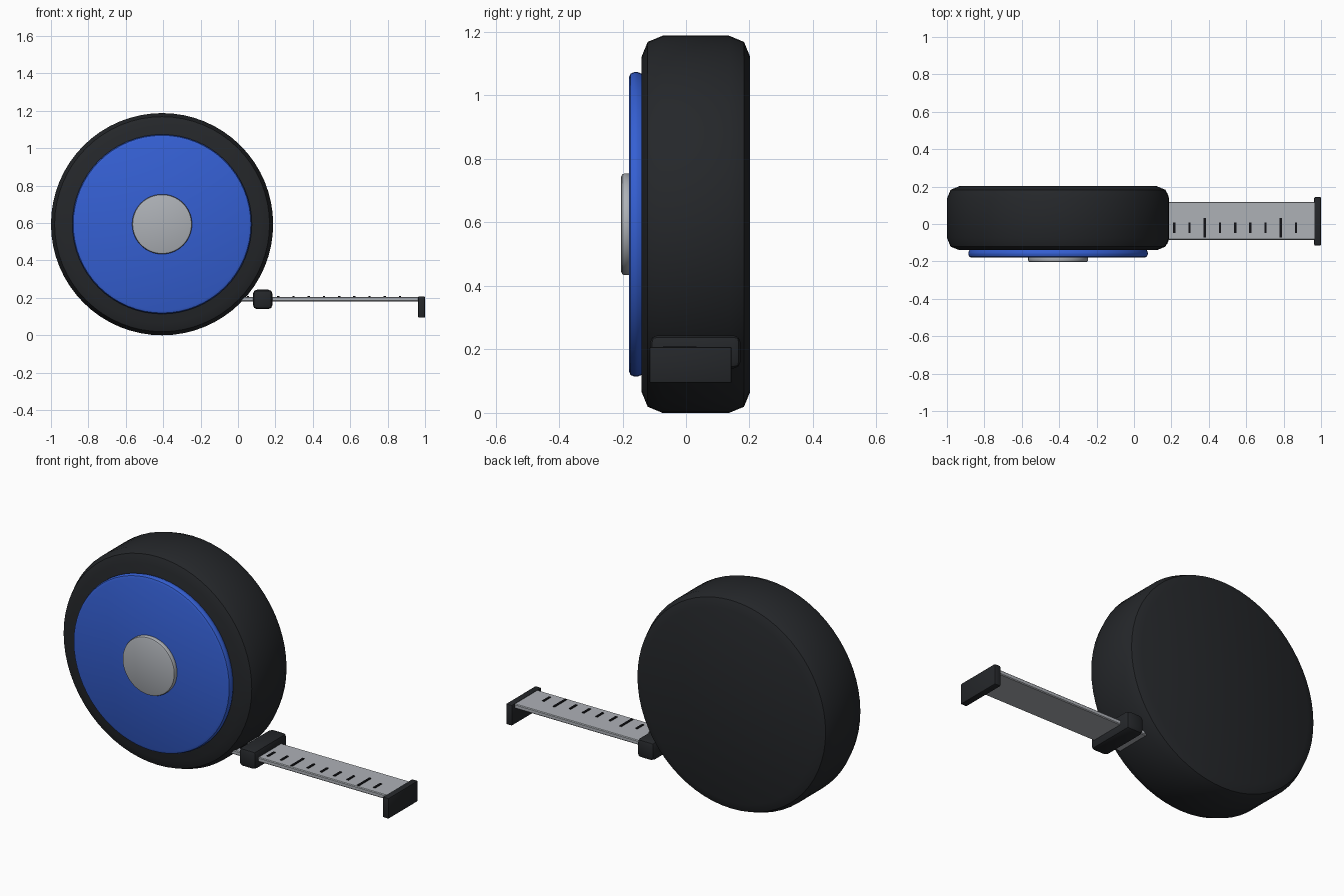
import bpy
from math import pi, radians

if "Cube" in bpy.data.objects:
    bpy.data.objects.remove(bpy.data.objects["Cube"])

CX, CZ, R = -0.406, 0.594, 0.594


def material(name, rgb):
    m = bpy.data.materials.new(name)
    m.diffuse_color = (*rgb, 1)
    m.use_nodes = True
    m.node_tree.nodes["Principled BSDF"].inputs["Base Color"].default_value = m.diffuse_color
    return m


BLACK = material("black_rubber", (0.018, 0.02, 0.023))
BLUE = material("blue_plastic", (0.035, 0.115, 0.65))
STEEL = material("steel", (0.42, 0.44, 0.47))
INK = material("ink", (0.006, 0.006, 0.008))


def finish(ob, name, mat, bevel, segments):
    ob.name = name
    ob.data.materials.append(mat)
    bpy.ops.object.transform_apply(location=False, rotation=True, scale=True)
    if bevel:
        b = ob.modifiers.new("soft_edges", 'BEVEL')
        b.width, b.segments, b.limit_method = bevel, segments, 'ANGLE'
        bpy.ops.object.modifier_apply(modifier=b.name)
    bpy.ops.object.shade_smooth_by_angle(angle=radians(35))
    return ob


def disc(name, r, y0, y1, mat, bevel, segments=2, sides=64):
    bpy.ops.mesh.primitive_cylinder_add(vertices=sides, radius=r, depth=y1 - y0,
                                        location=(CX, (y0 + y1) / 2, CZ),
                                        rotation=(pi / 2, 0, 0))
    return finish(bpy.context.object, name, mat, bevel, segments)


def box(name, lo, hi, mat, bevel=0, segments=2):
    bpy.ops.mesh.primitive_cube_add(size=1, location=[(a + b) / 2 for a, b in zip(lo, hi)])
    ob = bpy.context.object
    ob.scale = [b - a for a, b in zip(lo, hi)]
    return finish(ob, name, mat, bevel, segments)


# Round case with coloured face plate and central button
disc("case", R, -0.14, 0.202, BLACK, 0.066)
disc("face_plate", 0.48, -0.18, -0.135, BLUE, 0.018)
disc("center_button", 0.16, -0.204, -0.17, STEEL, 0.01)

# Tape outlet, blade and end hook
box("tape_outlet", (0.08, -0.113, 0.14), (0.184, 0.172, 0.244), BLACK, 0.022)
box("tape_blade", (-0.02, -0.085, 0.181), (0.98, 0.118, 0.205), STEEL, 0.004, 1)
box("end_hook", (0.963, -0.115, 0.094), (1.0, 0.144, 0.208), BLACK, 0.006)

# Measuring marks, every fifth one longer
for i in range(11):
    x = 0.053 + 0.0813 * i
    half = 0.053 if i % 5 == 4 else 0.029
    box(f"tape_mark_{i + 1}", (x - 0.006, -0.02 - half, 0.2),
        (x + 0.006, -0.02 + half, 0.209), INK)
